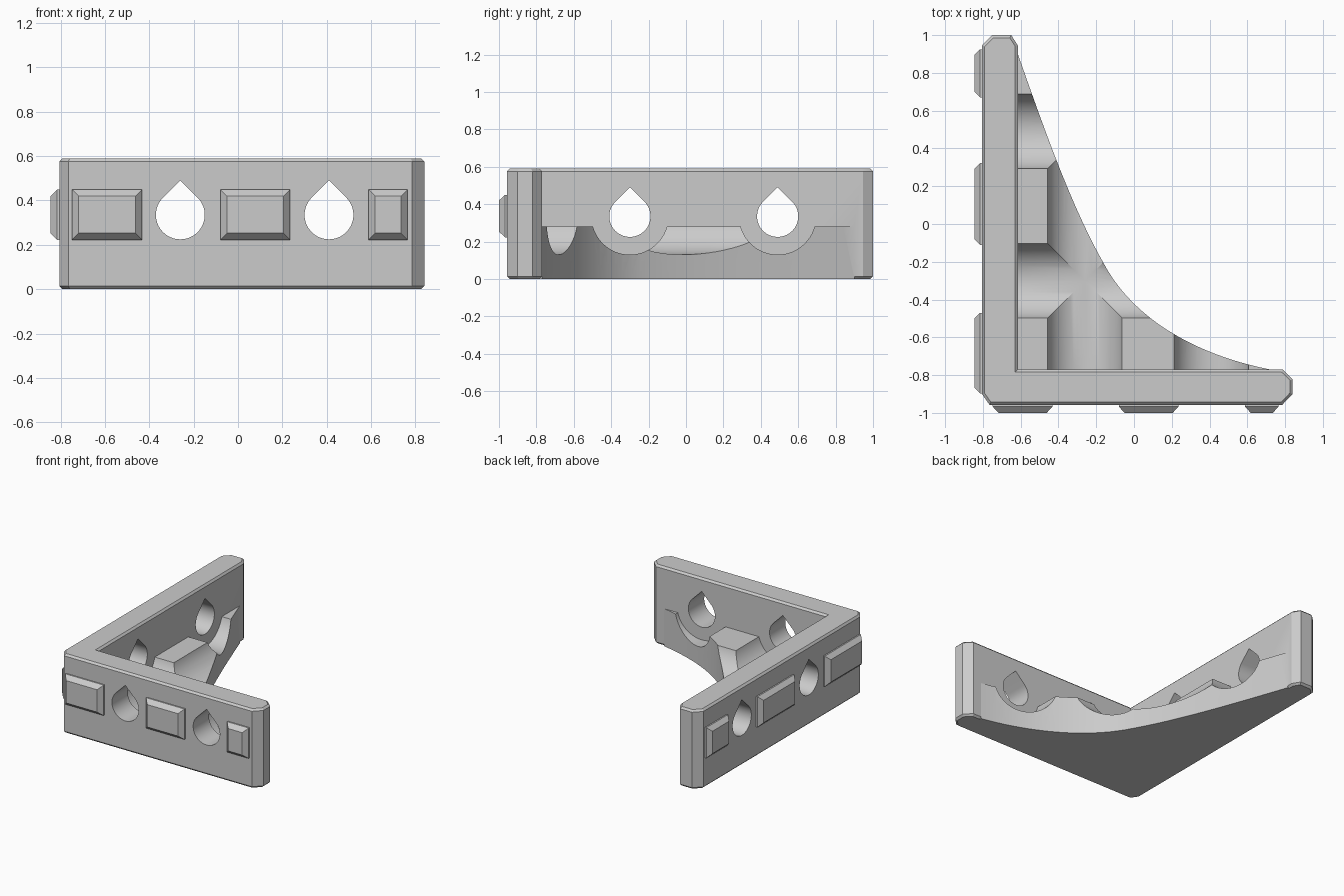
import bpy, bmesh, math
from mathutils import Vector
from mathutils.geometry import interpolate_bezier

if "Cube" in bpy.data.objects:
    bpy.data.objects.remove(bpy.data.objects["Cube"])

GREY = (0.6, 0.6, 0.6, 1)
mat = bpy.data.materials.new("light grey plastic")
mat.use_nodes = True
mat.diffuse_color = GREY
mat.node_tree.nodes["Principled BSDF"].inputs["Base Color"].default_value = GREY

# Main dimensions
LEFT, FRONT = -0.805, -0.957          # outer wall faces
INNER_X, INNER_Y = -0.615, -0.77      # inner wall faces
HEIGHT, WEB_TOP, HOLE_Z = 0.59, 0.28, 0.335
HOLES_X, HOLES_Y = (-0.26, 0.41), (-0.30, 0.49)


def finish(name, bm):
    bmesh.ops.recalc_face_normals(bm, faces=bm.faces)
    mesh = bpy.data.meshes.new(name)
    bm.to_mesh(mesh)
    bm.free()
    mesh.materials.append(mat)
    ob = bpy.data.objects.new(name, mesh)
    bpy.context.collection.objects.link(ob)
    return ob


def prism(name, outline, extrude, chamfer=0):
    """Extrude a closed outline of 3D points along a vector."""
    bm = bmesh.new()
    base = bm.faces.new([bm.verts.new(p) for p in outline])
    caps = [base]
    out = bmesh.ops.extrude_face_region(bm, geom=[base], use_keep_orig=True)
    caps += [g for g in out["geom"] if isinstance(g, bmesh.types.BMFace)]
    moved = [g for g in out["geom"] if isinstance(g, bmesh.types.BMVert)]
    bmesh.ops.translate(bm, verts=moved, vec=extrude)
    bmesh.ops.recalc_face_normals(bm, faces=bm.faces)
    if chamfer:
        rims = [e for e in bm.edges
                if abs(e.verts[0].co.z - e.verts[1].co.z) < 1e-5]
        bmesh.ops.bevel(bm, geom=rims, offset=chamfer, segments=1,
                        affect='EDGES')
    return finish(name, bm)


def combine(target, other, operation):
    mod = target.modifiers.new("combine", 'BOOLEAN')
    mod.operation, mod.solver, mod.object = operation, 'EXACT', other
    bpy.context.view_layer.objects.active = target
    bpy.ops.object.modifier_apply(modifier=mod.name)
    bpy.data.objects.remove(other)


def bore(along_y, centre, radius, start, length, teardrop):
    """Horizontal cutter, round or with a pointed 45 degree roof."""
    pts, steps = [], 64
    for i in range(steps):
        a = math.tau * i / steps
        u, v = radius * math.cos(a), radius * math.sin(a)
        if teardrop and math.pi / 4 < a < 3 * math.pi / 4:
            if i != steps // 4:
                continue
            v = radius * math.sqrt(2)
        u, v = centre + u, HOLE_Z + v
        pts.append((u, start, v) if along_y else (start, u, v))
    return prism("cutter", pts, (0, length, 0) if along_y else (length, 0, 0))


# L-shaped walls with chamfered corners
walls_outline = [
    (LEFT, -0.90), (-0.765, FRONT), (0.785, FRONT), (0.84, -0.90),
    (0.84, -0.822), (0.787, INNER_Y), (INNER_X, INNER_Y),
    (INNER_X, 0.945), (-0.65, 1.0), (-0.75, 1.0), (LEFT, 0.945)]
bracket = prism("bracket_body", [(x, y, 0) for x, y in walls_outline],
                (0, 0, HEIGHT), chamfer=0.014)

# Curved corner web joining both walls
upper = interpolate_bezier(*map(Vector, (
    (-0.615, 0.90), (-0.485, 0.53), (-0.335, 0.10), (-0.165, -0.20))), 20)
lower = interpolate_bezier(*map(Vector, (
    (-0.165, -0.20), (0.0, -0.52), (0.36, -0.70), (0.72, INNER_Y))), 20)
buried = [(0.72, -0.82), (-0.66, -0.82), (-0.66, 0.90)]
web_outline = [(p[0], p[1], 0) for p in upper + lower[1:] + buried]
web = prism("corner_web", web_outline, (0, 0, WEB_TOP))

# Round clearance troughs through the web
for x in HOLES_X:
    combine(web, bore(True, x, 0.205, INNER_Y, 2, False), 'DIFFERENCE')
for y in HOLES_Y:
    combine(web, bore(False, y, 0.205, INNER_X, 2, False), 'DIFFERENCE')
combine(bracket, web, 'UNION')

# Teardrop screw holes through the walls
for x in HOLES_X:
    combine(bracket, bore(True, x, 0.11, FRONT - 0.1, 0.4, True), 'DIFFERENCE')
for y in HOLES_Y:
    combine(bracket, bore(False, y, 0.11, LEFT - 0.1, 0.4, True), 'DIFFERENCE')

bpy.ops.object.select_all(action='DESELECT')
bracket.select_set(True)
bpy.context.view_layer.objects.active = bracket
bpy.ops.object.shade_smooth_by_angle(angle=math.radians(25))


def key(name, on_front, lo, hi, depth):
    """Raised locating key with a chamfered outer rim."""
    bm = bmesh.new()
    wall = FRONT if on_front else LEFT
    rings = []
    for out, inset in ((-0.02, 0), (0.01, 0), (depth, 0.03)):
        a, b = lo + inset, hi - inset
        z0, z1 = 0.223 + inset, 0.45 - inset
        corners = ((a, z0), (b, z0), (b, z1), (a, z1))
        w = wall - out
        rings.append([bm.verts.new((u, w, z) if on_front else (w, u, z))
                      for u, z in corners])
    for r, s in zip(rings, rings[1:]):
        for i in range(4):
            j = (i + 1) % 4
            bm.faces.new((r[i], r[j], s[j], s[i]))
    bm.faces.new(rings[0])
    bm.faces.new(rings[-1])
    return finish(name, bm)


# Locating keys on both outer faces
for i, (lo, hi) in enumerate(((-0.748, -0.432), (-0.08, 0.235), (0.588, 0.765))):
    key(f"front_key_{i + 1}", True, lo, hi, 0.043)
for i, (lo, hi) in enumerate(((-0.897, -0.47), (-0.11, 0.322), (0.67, 0.925))):
    key(f"side_key_{i + 1}", False, lo, hi, 0.04)
